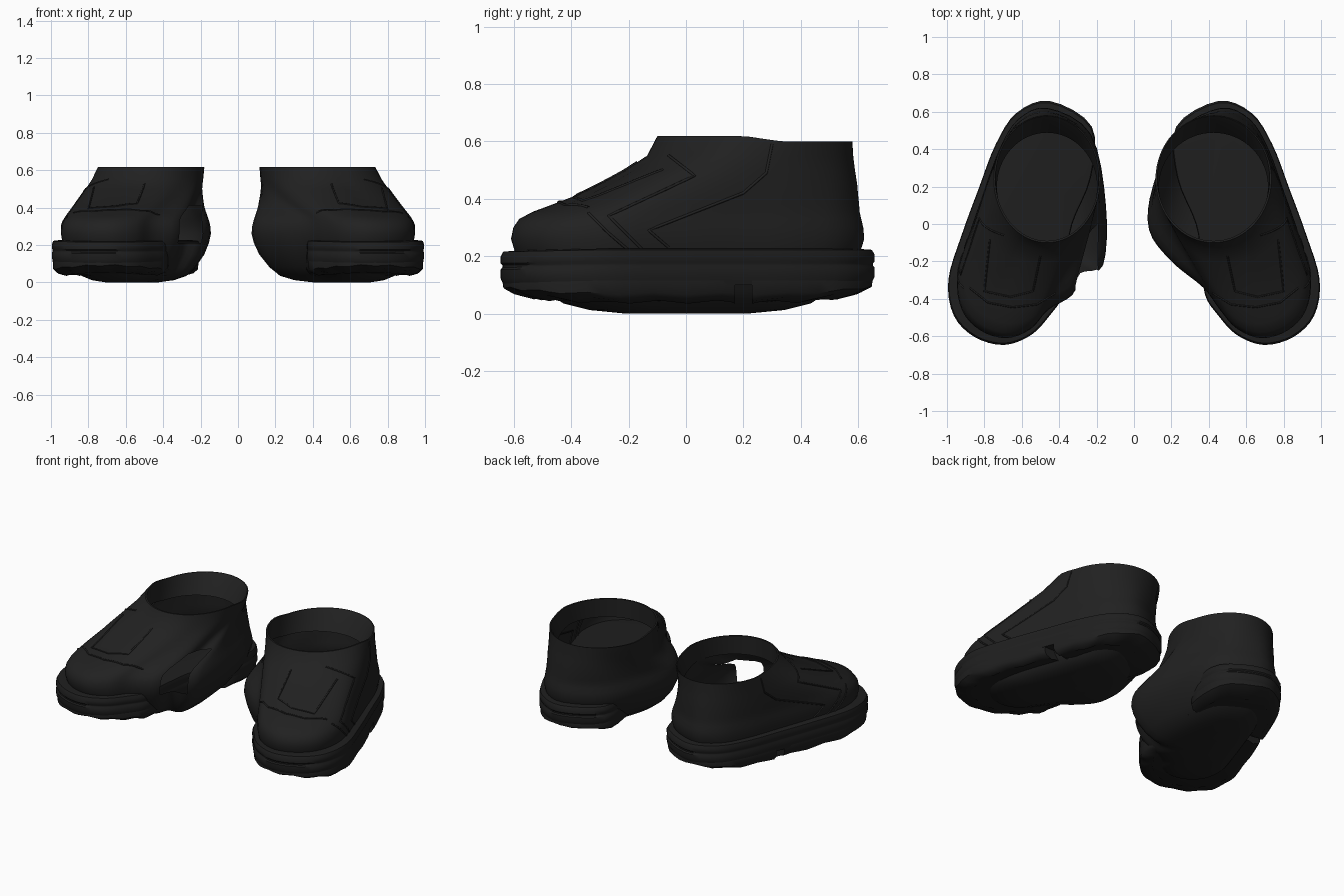
import bpy
import math
from mathutils import Vector
from mathutils.bvhtree import BVHTree

cube = bpy.data.objects.get("Cube")
if cube:
    bpy.data.objects.remove(cube)


def material(name, value):
    mat = bpy.data.materials.new(name)
    mat.use_nodes = True
    color = (value, value, value, 1)
    mat.diffuse_color = color
    mat.node_tree.nodes["Principled BSDF"].inputs["Base Color"].default_value = color
    return mat


LEATHER = material("black leather", 0.015)
RUBBER = material("black rubber", 0.0135)
STEPS = 4

# Footprint of the upper, from the heel round the outer side to the toe and back
FOOT = [(.46, .62), (.62, .56), (.72, .4), (.8, .18), (.88, -.05), (.945, -.28),
        (.92, -.46), (.82, -.57), (.68, -.61), (.55, -.56), (.46, -.46), (.37, -.34),
        (.2, -.2), (.08, -.03), (.1, .2), (.23, .49)]
TORN_SIDE = {11: (.33, -.38), 12: (.28, -.27), 13: (.165, -.22), 14: (.15, .1), 15: (.23, .48)}
ARCH = {11: (.38, -.38), 12: (.36, -.2), 13: (.33, 0), 14: (.23, .25), 15: (.225, .52)}


def clamp(value, low, high):
    return min(max(value, low), high)


def smooth_loop(points):
    """Closed Catmull-Rom loop through the points."""
    out, n = [], len(points)
    for i in range(n):
        a, b, c, d = (Vector(points[(i + k) % n]) for k in (-1, 0, 1, 2))
        for s in range(STEPS):
            t = s / STEPS
            out.append(b + (c - a) * t / 2 + (a * 2 - b * 5 + c * 4 - d) * t * t / 2
                       + (b * 3 - a - c * 3 + d) * t ** 3 / 2)
    return out


def loft(rings, cap_top):
    """Faces joining stacked rings, closed at the bottom."""
    n = len(rings[0])
    verts = [v for ring in rings for v in ring]
    faces = [(r * n + i, (r + 1) * n + i, (r + 1) * n + (i + 1) % n, r * n + (i + 1) % n)
             for r in range(len(rings) - 1) for i in range(n)]
    faces.append(tuple(range(n)))
    if cap_top:
        faces.append(tuple(reversed(range(len(verts) - n, len(verts)))))
    return verts, faces


def add_mesh(name, verts, faces, side, mat):
    mesh = bpy.data.meshes.new(name)
    if side < 0:
        faces = [tuple(reversed(f)) for f in faces]
    mesh.from_pydata([(v[0] * side, v[1], v[2]) for v in verts], [], faces)
    mesh.materials.append(mat)
    mesh.shade_smooth()
    mesh.set_sharp_from_angle(angle=math.radians(40))
    obj = bpy.data.objects.new(name, mesh)
    bpy.context.collection.objects.link(obj)


def scaled(loop, s, center):
    return [center + (p - center) * s for p in loop]


def make_upper(name, side):
    points = list(FOOT)
    middle, radius = .425, .31
    if side < 0:
        middle, radius = .465, .285
        for i, p in TORN_SIDE.items():
            points[i] = p
    base = smooth_loop(points)
    n = len(base)
    collar = [Vector((middle + radius * math.sin(math.tau * i / n),
                      .24 + .34 * math.cos(math.tau * i / n))) for i in range(n)]
    center = Vector((.58, 0))
    rings = []
    # Height, size and how far the outline has closed in to the collar
    for z, s, w in [(0, .35, 0), (.012, .55, 0), (.035, .7, 0), (.08, .81, 0), (.15, .92, 0),
                    (.21, .975, 0), (.26, 1, 0), (.3, .995, .01), (.33, .985, .04),
                    (.355, .98, .13), (.38, .985, .27), (.41, .99, .43), (.45, 1, .6),
                    (.5, 1, .78), (.55, 1, .93), (.6, 1, 1)]:
        # The outer side leans in more steadily than the toe
        lean = max(0, (z - .3) / .3) ** 1.4
        ring = []
        for i, (p, c) in enumerate(zip(scaled(base, s, center), collar)):
            k = i / STEPS
            outer = clamp((7 - k) / 3, 0, 1) * min(1, k / 2)
            q = p.lerp(c, w + (lean - w) * outer)
            lift = .018 * clamp((.33 - q.y) * 8, 0, 1) if z > .58 else 0
            ring.append((q.x, q.y, z + lift))
        rings.append(ring)
    # Rolled rim and the lining sloping in behind the heel
    rim = rings[-1]
    for s, drop, squeeze in ((.97, 0, .98), (.96, .03, .94), (.94, .12, .85)):
        rings.append([(middle + (c.x - middle) * s, (c.y + .1) * squeeze - .09, v[2] - drop)
                      for c, v in zip(collar, rim)])
    verts, faces = loft(rings, False)
    if side < 0:
        # Split in the inner side
        faces = [f for f in faces if len(f) > 4 or not
                 (45 <= f[0] % n <= 50 and 5 <= f[0] // n <= 10)]
    add_mesh(name + "_upper", verts, faces, side, LEATHER)
    return BVHTree.FromPolygons(verts, faces)


def make_sole(name, side):
    points = [(.55 + (x - .55) * 1.12, y * 1.06) for x, y in FOOT]
    for i, p in ARCH.items():
        points[i] = p
    loop = smooth_loop(points)
    center = Vector((.62, 0))
    # Grooved midsole band
    rings = []
    for z, s in [(.1, .98), (.115, .99), (.13, 1), (.16, 1), (.167, .99), (.175, .99),
                 (.182, 1), (.205, 1), (.222, .985), (.226, .9)]:
        rings.append([(p.x, p.y, z - .02 * max(0, -p.y - .3)) for p in scaled(loop, s, center)])
    add_mesh(name + "_midsole", *loft(rings, True), side, RUBBER)
    # Front and heel tread, parted under the arch
    for part, low, high, cut in (("front", -1, .17, .17), ("heel", .23, 1, .23)):
        rings = []
        for z, s in [(.04, .82), (.05, .93), (.07, .985), (.115, .99), (.13, .98)]:
            outline = scaled(loop, s, center)
            # Where the outline crosses the straight cut
            across = [a.lerp(b, (cut - a.y) / (b.y - a.y)).x
                      for a, b in zip(outline, outline[1:] + outline[:1])
                      if (a.y - cut) * (b.y - cut) < 0]
            ring = []
            for i, p in enumerate(outline):
                y = clamp(p.y, low, high)
                x = p.x if y == p.y else clamp(p.x, min(across), max(across))
                lift = .25 * max(0, abs(y) - .3) ** 2 + .005 * math.sin(i * math.pi / 2)
                ring.append((x, y, z + lift * (.13 - z) / .08))
            rings.append(ring)
        add_mesh(f"{name}_{part}_tread", *loft(rings, True), side, RUBBER)


def make_seam(name, surface, path, direction, side):
    """Thin raised piping laid on the upper along a path."""
    hits = []
    for a, b in zip(path, path[1:]):
        for k in range(11):
            u, v = Vector(a).lerp(Vector(b), k / 10)
            start = (2, u, v) if direction == "side" else (u, v, 2)
            aim = (-1, 0, 0) if direction == "side" else (0, 0, -1)
            hit = surface.ray_cast(Vector(start), Vector(aim))[0]
            if hit:
                hits.append(hit)
    curve = bpy.data.curves.new(name, "CURVE")
    curve.dimensions = "3D"
    curve.bevel_depth = .005
    curve.bevel_resolution = 1
    spline = curve.splines.new("POLY")
    spline.points.add(len(hits) - 1)
    for point, hit in zip(spline.points, hits):
        point.co = (hit.x * side, hit.y, hit.z, 1)
    curve.materials.append(LEATHER)
    bpy.context.collection.objects.link(bpy.data.objects.new(name, curve))


# Seams: side paths are (y, z), top paths are (x, y)
SEAMS = {
    "strap_front_seam": ("side", [(-.06, .55), (.03, .48), (-.27, .34), (-.15, .22)]),
    "strap_back_seam": ("side", [(.3, .59), (.28, .49), (.2, .42), (-.13, .29), (-.06, .23)]),
    "toe_side_seam": ("side", [(-.34, .35), (-.27, .28), (-.2, .22)]),
    "toe_cap_seam": ("top", [(.42, -.37), (.52, -.43), (.65, -.445), (.78, -.42), (.88, -.34)]),
    "tongue_seam": ("top", [(.5, -.17), (.54, -.36), (.66, -.39), (.8, -.36), (.77, -.08)]),
}

for shoe, sign in (("left_shoe", 1), ("right_shoe", -1)):
    shell = make_upper(shoe, sign)
    make_sole(shoe, sign)
    for label, (facing, route) in SEAMS.items():
        make_seam(f"{shoe}_{label}", shell, route, facing, sign)
